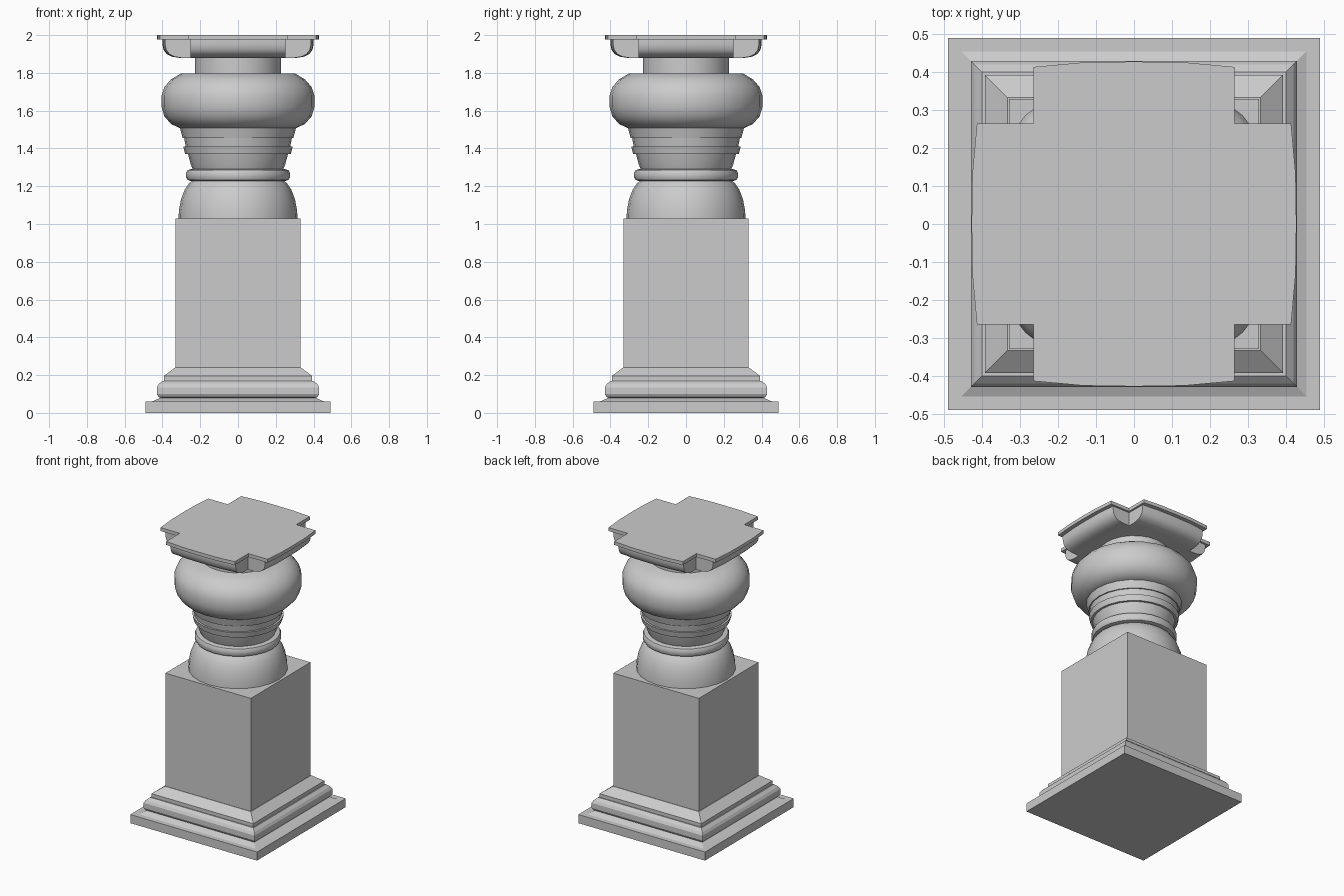
import bpy, math

if "Cube" in bpy.data.objects:
    bpy.data.objects.remove(bpy.data.objects["Cube"])


def finish(name, verts, faces, angle=None):
    mesh = bpy.data.meshes.new(name)
    mesh.from_pydata(verts, [], faces)
    mesh.update()
    ob = bpy.data.objects.new(name, mesh)
    bpy.context.collection.objects.link(ob)
    if angle:
        bpy.ops.object.select_all(action='DESELECT')
        ob.select_set(True)
        bpy.context.view_layer.objects.active = ob
        bpy.ops.object.shade_smooth_by_angle(angle=math.radians(angle))
    return ob


def loft(name, rings, angle=None):
    """Skin a stack of counter-clockwise rings, bottom to top, with capped ends."""
    n = len(rings[0])
    verts = [v for ring in rings for v in ring]
    faces = [(k * n + i, k * n + (i + 1) % n, (k + 1) * n + (i + 1) % n, (k + 1) * n + i)
             for k in range(len(rings) - 1) for i in range(n)]
    faces.append(tuple(reversed(range(n))))
    faces.append(tuple(range(len(verts) - n, len(verts))))
    return finish(name, verts, faces, angle)


def square(h, z):
    return [(-h, -h, z), (h, -h, z), (h, h, z), (-h, h, z)]


def circle(r, z, n=24):
    return [(r * math.cos(math.tau * i / n), r * math.sin(math.tau * i / n), z)
            for i in range(n)]


def cross(w, reach, z):
    """Four arms of half width w with gently bowed ends."""
    c = reach - 0.014
    arm = [(w, -w), (c, -w), (reach - 0.002, -w / 2), (reach, 0),
           (reach - 0.002, w / 2), (c, w)]
    ring = []
    for _ in range(4):
        ring += [(x, y, z) for x, y in arm]
        arm = [(-y, x) for x, y in arm]
    return ring


# Square base: plinth and stepped mouldings
loft("plinth", [square(0.49, 0), square(0.49, 0.06)])
loft("base_moulding", [square(h, z) for h, z in [
    (0.455, 0.06), (0.41, 0.08), (0.42, 0.083), (0.43, 0.10), (0.43, 0.135),
    (0.42, 0.152), (0.40, 0.17), (0.393, 0.17), (0.393, 0.195), (0.333, 0.24)]])

# Square shaft
loft("shaft", [square(0.33, 0.23), square(0.33, 1.03)])

# Round parts
round_parts = {
    "lower_dome": [(0.315, 1.03), (0.313, 1.07), (0.302, 1.13), (0.283, 1.18),
                   (0.26, 1.215), (0.235, 1.235)],
    "collar_ring": [(0.25, 1.228), (0.268, 1.233), (0.275, 1.247), (0.275, 1.27),
                    (0.268, 1.285), (0.25, 1.29)],
    "stepped_neck": [(0.235, 1.28), (0.25, 1.315), (0.265, 1.37), (0.28, 1.37),
                     (0.29, 1.41), (0.277, 1.41), (0.285, 1.455), (0.293, 1.455),
                     (0.308, 1.51)],
    "cushion": [(0.31, 1.508), (0.355, 1.53), (0.39, 1.57), (0.405, 1.62),
                (0.405, 1.68), (0.39, 1.725), (0.355, 1.765), (0.30, 1.798)],
    "upper_neck": [(0.228, 1.79), (0.228, 1.89)],
}
for name, profile in round_parts.items():
    loft(name, [circle(r, z) for r, z in profile], 32)

# Cross-shaped bracket capital with rounded undersides and a top plate
loft("bracket", [cross(0.252, r, z) for r, z in [
    (0.315, 1.88), (0.35, 1.886), (0.378, 1.90), (0.394, 1.922),
    (0.40, 1.95), (0.40, 1.976)]], 35)
loft("top_plate", [cross(0.265, 0.428, 1.976), cross(0.265, 0.428, 2.0)], 35)
